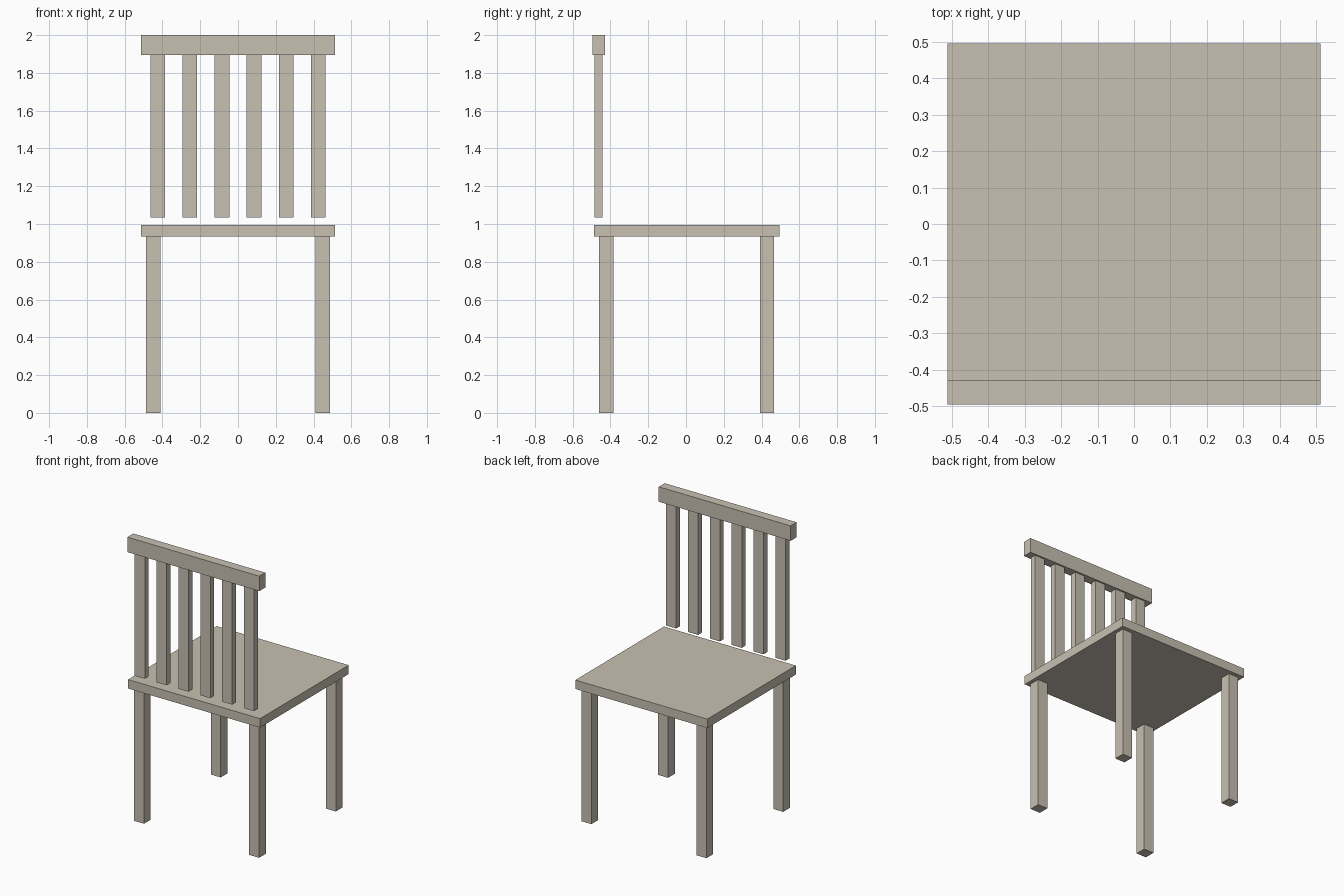
import bpy
import bmesh

if "Cube" in bpy.data.objects:
    bpy.data.objects.remove(bpy.data.objects["Cube"])

wood = bpy.data.materials.new("pale_wood")
wood.diffuse_color = (0.58, 0.53, 0.445, 1.0)
wood.use_nodes = True
wood.node_tree.nodes["Principled BSDF"].inputs["Base Color"].default_value = wood.diffuse_color


def box(name, x, y, z):
    """Box from (min, max) ranges on each axis."""
    bm = bmesh.new()
    bmesh.ops.create_cube(bm, size=1.0)
    for v in bm.verts:
        v.co = [(lo + hi) / 2 + c * (hi - lo) for c, (lo, hi) in zip(v.co, (x, y, z))]
    mesh = bpy.data.meshes.new(name)
    bm.to_mesh(mesh)
    bm.free()
    mesh.materials.append(wood)
    obj = bpy.data.objects.new(name, mesh)
    bpy.context.collection.objects.link(obj)
    return obj


# Seat board
box("seat", (-0.513, 0.513), (-0.488, 0.496), (0.933, 0.996))

# Four square legs
for row, y in (("front", (-0.46, -0.385)), ("rear", (0.392, 0.467))):
    for side, x in (("left", (-0.486, -0.409)), ("right", (0.409, 0.486))):
        box(f"{row}_{side}_leg", x, y, (0.0, 0.933))

# Top rail of the backrest
box("back_rail", (-0.513, 0.513), (-0.496, -0.43), (1.895, 2.0))

# Six slats hanging from the rail, stopping just above the seat
for i in range(6):
    cx = (i - 2.5) * 0.17
    box(f"back_slat_{i + 1}", (cx - 0.039, cx + 0.039), (-0.484, -0.442), (1.034, 1.895))
